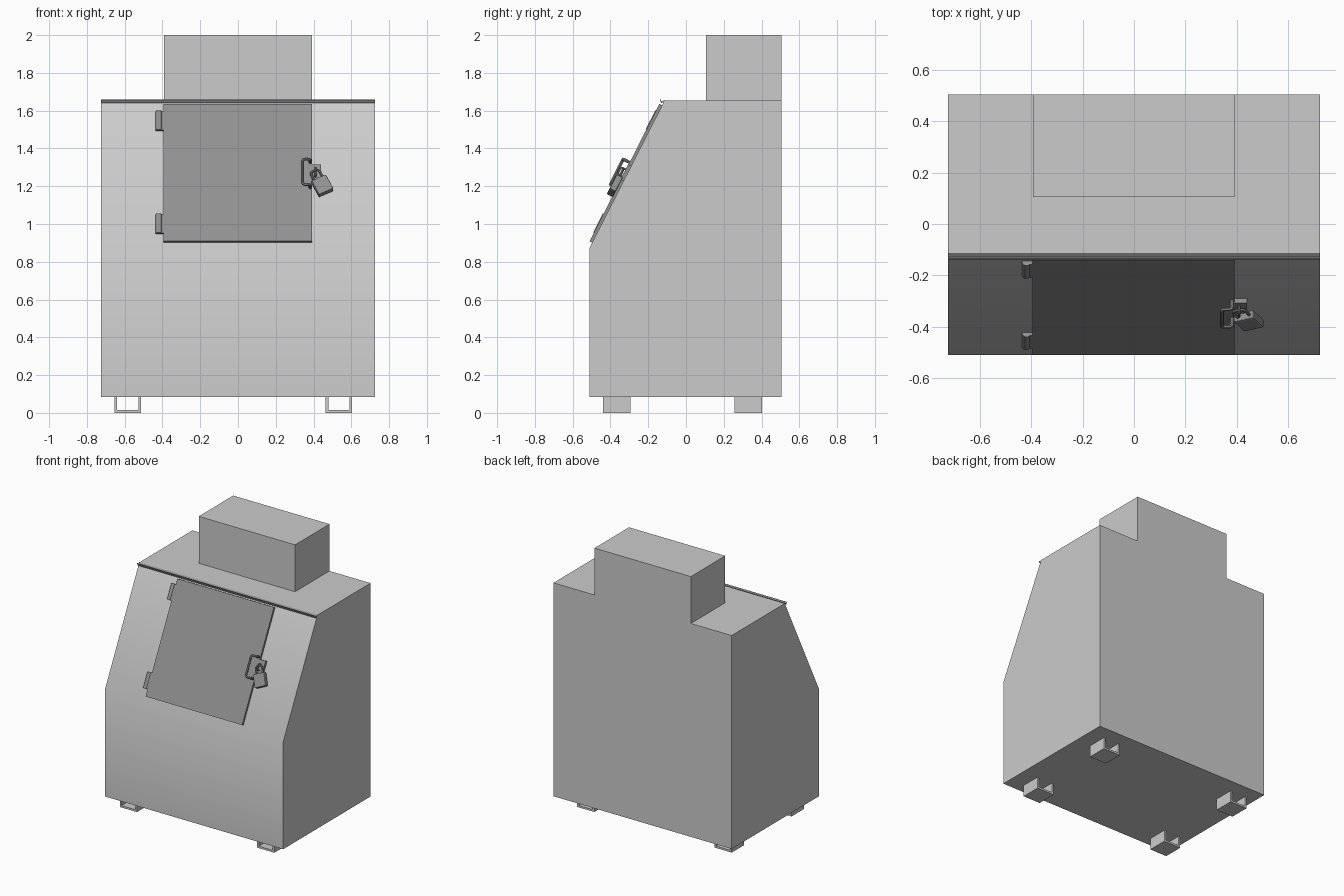
import bpy, bmesh, math
from mathutils import Matrix, Vector

if "Cube" in bpy.data.objects:
    bpy.data.objects.remove(bpy.data.objects["Cube"])

# Frame of the sloped front: local x = world x, y = up the slope, z = outward
LOW, HIGH = Vector((0, -0.51, 0.875)), Vector((0, -0.113, 1.655))
T = (HIGH - LOW).normalized()
N = Vector((1, 0, 0)).cross(T)
SLOPE = Matrix(((1, 0, 0), T, N)).transposed().to_4x4()
SLOPE.translation = LOW

steel = bpy.data.materials.new("dark_steel")
steel.diffuse_color = (0.28, 0.28, 0.28, 1)
steel.use_nodes = True
steel.node_tree.nodes["Principled BSDF"].inputs["Base Color"].default_value = steel.diffuse_color


def finish(name, bm, matrix=None, mat=None, bevel=0, smooth=False):
    bmesh.ops.recalc_face_normals(bm, faces=bm.faces)
    mesh = bpy.data.meshes.new(name)
    bm.to_mesh(mesh)
    bm.free()
    ob = bpy.data.objects.new(name, mesh)
    bpy.context.collection.objects.link(ob)
    if matrix:
        ob.matrix_world = matrix
    if mat:
        mesh.materials.append(mat)
    if bevel:
        mod = ob.modifiers.new("bevel", 'BEVEL')
        mod.width, mod.segments = bevel, 2
    if smooth:
        bpy.ops.object.select_all(action='DESELECT')
        ob.select_set(True)
        bpy.context.view_layer.objects.active = ob
        bpy.ops.object.shade_smooth_by_angle(angle=math.radians(35))
    return ob


def box(name, lo, hi, **kw):
    lo, hi = Vector(lo), Vector(hi)
    bm = bmesh.new()
    bmesh.ops.create_cube(bm, size=1, matrix=Matrix.Translation((lo + hi) / 2)
                          @ Matrix.Diagonal((*(hi - lo), 1)))
    return finish(name, bm, **kw)


def prism(name, points, offset, **kw):
    bm = bmesh.new()
    face = bm.faces.new([bm.verts.new(p) for p in points])
    out = bmesh.ops.extrude_face_region(bm, geom=[face])
    # keep the starting cap so the prism is closed
    if not face.is_valid:
        raise RuntimeError("cap lost")
    moved = [v for v in out['geom'] if isinstance(v, bmesh.types.BMVert)]
    bmesh.ops.translate(bm, verts=moved, vec=offset)
    return finish(name, bm, **kw)


def cylinder(name, centre, radius, length, rot, **kw):
    bm = bmesh.new()
    bmesh.ops.create_cone(bm, cap_ends=True, segments=20, radius1=radius, radius2=radius,
                          depth=length, matrix=Matrix.Translation(centre) @ rot)
    return finish(name, bm, smooth=True, **kw)


def rod(name, points, radius, corner, matrix):
    # Round bar along a path whose inner corners are rounded
    pts = [Vector(p) for p in points]
    path = [pts[0]]
    for a, b, c in zip(pts, pts[1:], pts[2:]):
        p, q = b + (a - b).normalized() * corner, b + (c - b).normalized() * corner
        path += [p.lerp(b, t).lerp(b.lerp(q, t), t) for t in (0, .25, .5, .75, 1)]
    path.append(pts[-1])
    cu = bpy.data.curves.new(name, 'CURVE')
    cu.dimensions = '3D'
    cu.bevel_depth, cu.bevel_resolution, cu.use_fill_caps = radius, 2, True
    sp = cu.splines.new('POLY')
    sp.points.add(len(path) - 1)
    for point, co in zip(sp.points, path):
        point.co = (*co, 1)
    cu.materials.append(steel)
    ob = bpy.data.objects.new(name, cu)
    bpy.context.collection.objects.link(ob)
    ob.matrix_world = matrix
    bpy.ops.object.select_all(action='DESELECT')
    ob.select_set(True)
    bpy.context.view_layer.objects.active = ob
    bpy.ops.object.convert(target='MESH')
    bpy.ops.object.shade_smooth_by_angle(angle=math.radians(40))


# Cabinet and the box on its roof
W = 0.725
side = [(-0.51, 0.085), (LOW.y, LOW.z), (HIGH.y, HIGH.z), (0.505, 1.655), (0.505, 0.085)]
prism("cabinet", [(-W, y, z) for y, z in side], (2 * W, 0, 0), smooth=True)
box("roof_box", (-0.393, 0.105, 1.65), (0.391, 0.505, 2.0))

# Drip rail along the front edge of the roof
lip = [(-0.113, 1.657), (-0.129, 1.648), (-0.134, 1.659), (-0.138, 1.657), (-0.131, 1.640),
       (-0.118, 1.645)]
prism("drip_rail", [(-W, y, z) for y, z in lip], (2 * W, 0, 0), mat=steel)

# Four U-shaped channel feet
for xn, x in (("left", -0.584), ("right", 0.534)):
    for yn, y in (("front", -0.440), ("back", 0.257)):
        h, w = 0.07, 0.014
        u = [(-h, .086), (-h, 0), (h, 0), (h, .086), (h - w, .086), (h - w, w),
             (w - h, w), (w - h, .086)]
        prism(f"{yn}_{xn}_foot", [(x + a, y, z) for a, z in u], (0, 0.146, 0))

# Door with two hinges
box("door", (-0.395, 0.03, 0), (0.391, 0.845, 0.016), matrix=SLOPE, mat=steel)
for label, t in (("upper", 0.749), ("lower", 0.137)):
    cylinder(f"{label}_hinge_barrel", (-0.419, t, 0.003), 0.017, 0.113,
             Matrix.Rotation(math.pi / 2, 4, 'X'), matrix=SLOPE, mat=steel)
    box(f"{label}_hinge_leaf", (-0.419, t - 0.056, 0), (-0.39, t + 0.056, 0.014),
        matrix=SLOPE, mat=steel)

# Bent pull handle
rod("door_handle", [(0.382, .498, .01), (0.382, .498, .054), (0.342, .498, .054),
                    (0.342, .348, .054), (0.382, .348, .054), (0.382, .348, .01)],
    0.008, 0.014, SLOPE)

# Hasp plate with its staple
box("hasp", (0.385, 0.395, 0), (0.44, 0.485, 0.019), matrix=SLOPE, mat=steel)
rod("hasp_staple", [(0.41, .412, .015), (0.41, .412, .046), (0.41, .455, .046),
                    (0.41, .455, .015)], 0.005, 0.012, SLOPE)

# Padlock hanging at an angle
LOCK = SLOPE @ Matrix.Translation((0.447, 0.352, 0.03)) @ Matrix.Rotation(math.radians(26), 4, 'Z')
box("padlock_body", (-0.043, -0.047, -0.018), (0.043, 0.047, 0.018),
    matrix=LOCK, mat=steel, bevel=0.006)
rod("padlock_shackle", [(-0.025, 0.04, 0), (-0.025, 0.1, 0), (0.025, 0.1, 0), (0.025, 0.04, 0)],
    0.0065, 0.022, LOCK)
